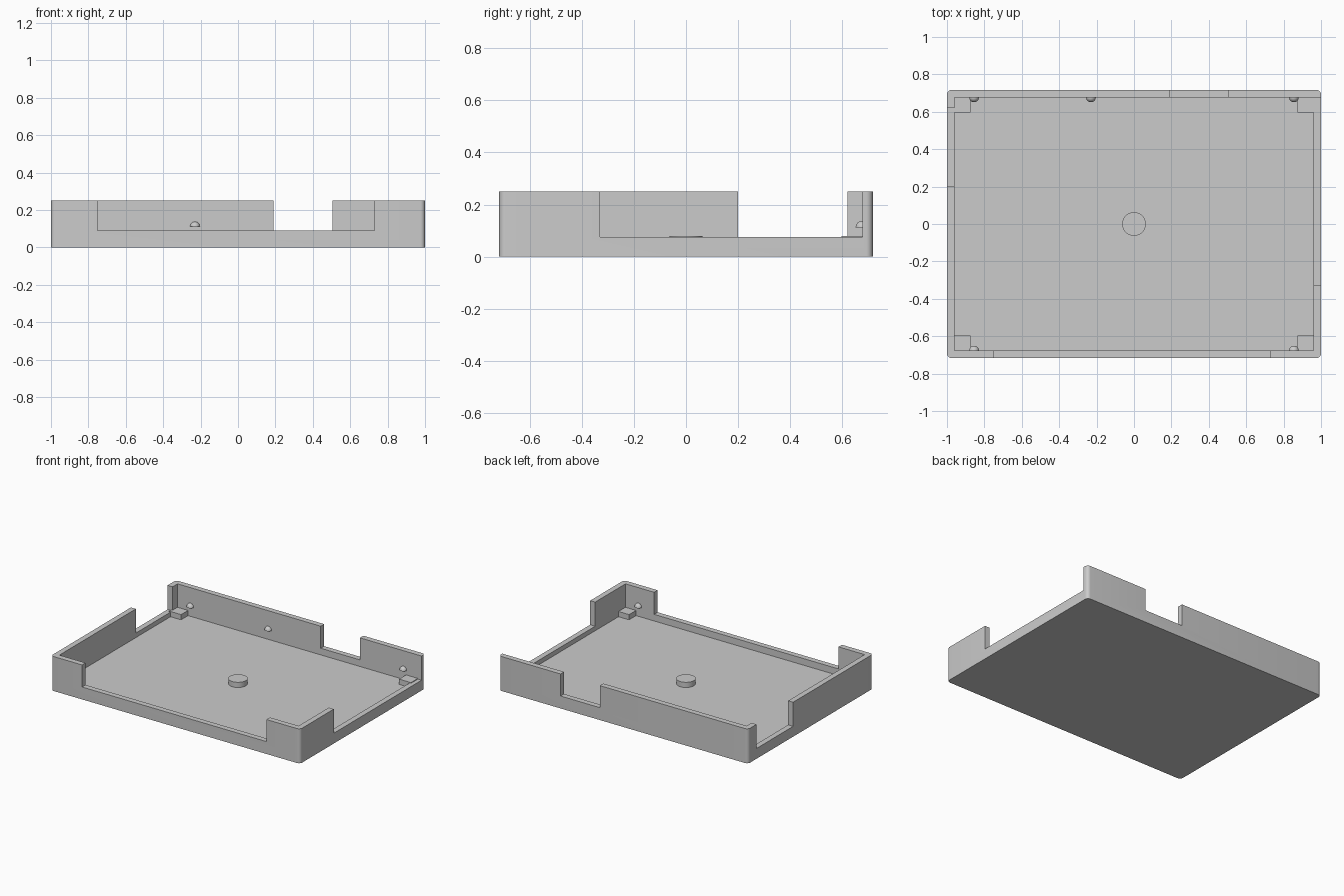
import bpy
import bmesh
from mathutils import Vector

if "Cube" in bpy.data.objects:
    bpy.data.objects.remove(bpy.data.objects["Cube"], do_unlink=True)

# One plain grey material
grey = bpy.data.materials.new("plain_grey")
grey.use_nodes = True
colour = (0.6, 0.6, 0.6, 1)
grey.diffuse_color = colour
grey.node_tree.nodes["Principled BSDF"].inputs["Base Color"].default_value = colour

# Main dimensions
HX, HY, HEIGHT = 1.0, 0.717, 0.25
INX, INY, FLOOR = 0.96, 0.677, 0.042
OVER = 0.1
PAD_TOP = 0.08


def finish(name, bm):
    mesh = bpy.data.meshes.new(name)
    bm.to_mesh(mesh)
    bm.free()
    mesh.materials.append(grey)
    obj = bpy.data.objects.new(name, mesh)
    bpy.context.collection.objects.link(obj)
    return obj


def smooth(obj, angle=0.6):
    bpy.ops.object.select_all(action="DESELECT")
    obj.select_set(True)
    bpy.context.view_layer.objects.active = obj
    bpy.ops.object.shade_smooth_by_angle(angle=angle)


def box(name, low, high, corner=0):
    low, high = Vector(low), Vector(high)
    bm = bmesh.new()
    bmesh.ops.create_cube(bm, size=1)
    for v in bm.verts:
        v.co = (low + high) / 2 + v.co * (high - low)
    if corner:
        upright = [e for e in bm.edges
                   if abs(e.verts[0].co.z - e.verts[1].co.z) > 0.01]
        bmesh.ops.bevel(bm, geom=upright, offset=corner, segments=6,
                        profile=0.5, affect="EDGES")
    return finish(name, bm)


def cut(target, cutter):
    cutter.hide_render = True
    mod = target.modifiers.new("cut", "BOOLEAN")
    mod.operation = "DIFFERENCE"
    mod.solver = "EXACT"
    mod.object = cutter
    bpy.context.view_layer.objects.active = target
    bpy.ops.object.modifier_apply(modifier=mod.name)
    bpy.data.objects.remove(cutter, do_unlink=True)


# Tray: rounded block, hollowed out, with a gap in each wall
top = HEIGHT + OVER
tray = box("tray", (-HX, -HY, 0), (HX, HY, HEIGHT), corner=0.025)
cut(tray, box("hollow", (-INX, -INY, FLOOR), (INX, INY, top)))
gaps = {
    "front_gap": ((-0.75, -HY - OVER, 0.09), (0.73, -INY + 0.02, top)),
    "back_gap": ((0.19, INY - 0.02, 0.09), (0.505, HY + OVER, top)),
    "right_gap": ((-HX - OVER, 0.2, 0.075), (-INX + 0.02, 0.62, top)),
    "left_gap": ((INX - 0.02, -0.33, 0.075), (HX + OVER, INY, top)),
}
for name, (low, high) in gaps.items():
    cut(tray, box(name, low, high))
smooth(tray)

# Support pads in the four inner corners, sunk slightly into floor and walls
for xn, sx in (("right", -1), ("left", 1)):
    for yn, sy in (("front", -1), ("back", 1)):
        xs = sorted((sx * 0.875, sx * (INX + 0.01)))
        ys = sorted((sy * 0.597, sy * (INY + 0.01)))
        box(f"{yn}_{xn}_pad", (xs[0], ys[0], FLOOR - 0.01),
            (xs[1], ys[1], PAD_TOP))

# Round stud in the middle of the floor
bm = bmesh.new()
bmesh.ops.create_cone(bm, cap_ends=True, segments=48,
                      radius1=0.063, radius2=0.063, depth=0.05)
bmesh.ops.translate(bm, verts=bm.verts, vec=(0, 0, PAD_TOP - 0.025))
smooth(finish("centre_stud", bm))


# Snap bumps: flat-bottomed domes on the inner faces of front and back walls
def snap_bump(name, x, y):
    bm = bmesh.new()
    bmesh.ops.create_uvsphere(bm, u_segments=24, v_segments=12, radius=0.026)
    cutgeom = bm.verts[:] + bm.edges[:] + bm.faces[:]
    bmesh.ops.bisect_plane(bm, geom=cutgeom, plane_co=(0, 0, 0),
                           plane_no=(0, 0, 1), clear_inner=True)
    rim = [e for e in bm.edges if e.is_boundary]
    bmesh.ops.contextual_create(bm, geom=rim)
    bmesh.ops.recalc_face_normals(bm, faces=bm.faces)
    bmesh.ops.translate(bm, verts=bm.verts, vec=(x, y, 0.112))
    smooth(finish(name, bm))


for label, x in (("right", -0.855), ("middle", -0.23), ("left", 0.855)):
    snap_bump(f"back_{label}_bump", x, INY)
    if label != "middle":
        snap_bump(f"front_{label}_bump", x, -INY)
